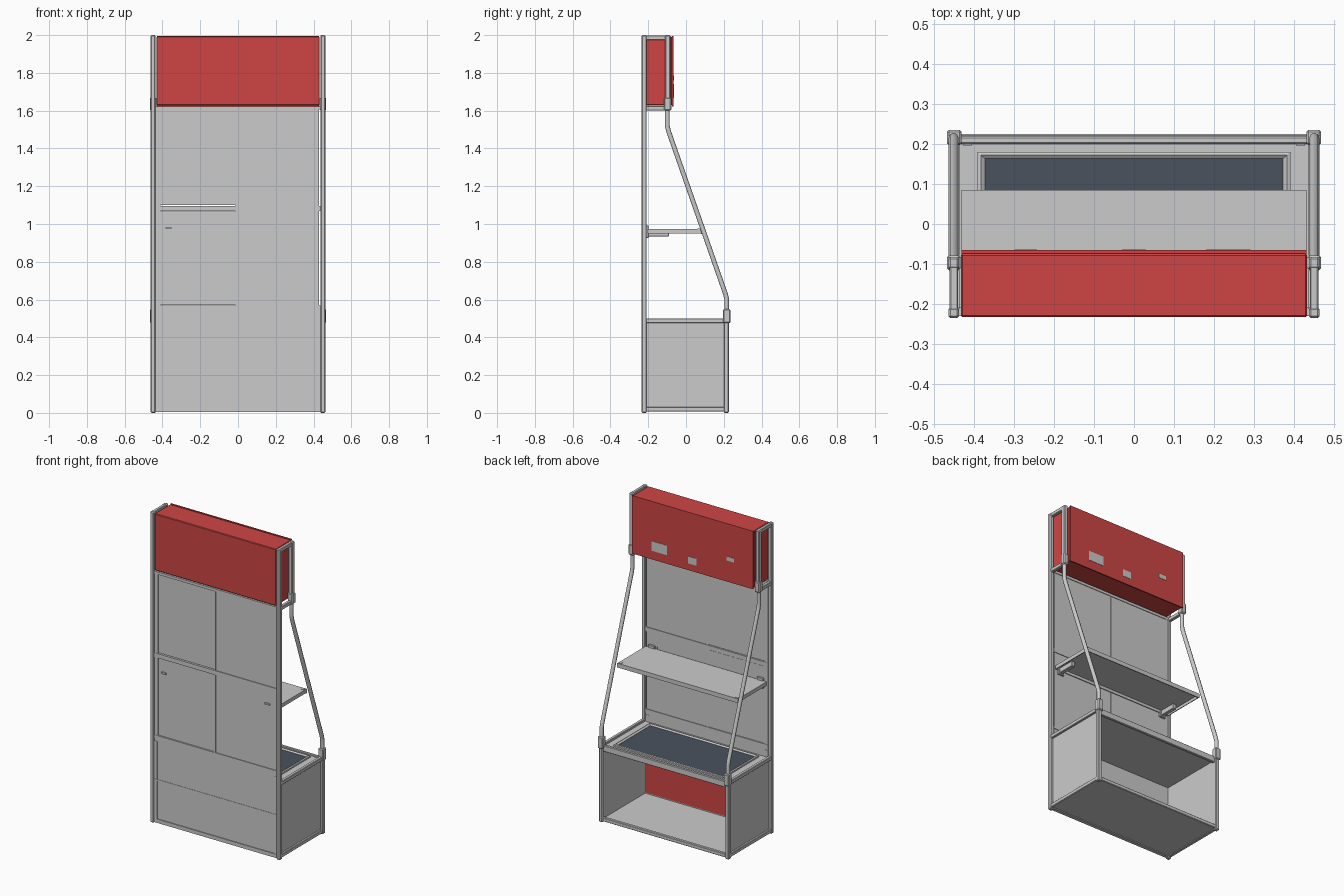
import bpy, bmesh
from mathutils import Vector

if "Cube" in bpy.data.objects:
    bpy.data.objects.remove(bpy.data.objects["Cube"])


def material(name, rgb):
    m = bpy.data.materials.new(name)
    m.diffuse_color = (*rgb, 1)
    m.use_nodes = True
    m.node_tree.nodes["Principled BSDF"].inputs["Base Color"].default_value = m.diffuse_color
    return m


RED = material("red_panel", (0.62, 0.06, 0.06))
SLATE = material("slate_mat", (0.07, 0.085, 0.11))


def finish(name, bm, mat=None):
    me = bpy.data.meshes.new(name)
    bmesh.ops.recalc_face_normals(bm, faces=bm.faces)
    bm.to_mesh(me)
    bm.free()
    ob = bpy.data.objects.new(name, me)
    bpy.context.collection.objects.link(ob)
    if mat:
        me.materials.append(mat)
    return ob


def box(name, x, y, z, mat=None, bevel=0.0):
    """Box from (min, max) ranges on each axis."""
    bm = bmesh.new()
    bmesh.ops.create_cube(bm, size=1)
    for v in bm.verts:
        v.co = Vector([(a + b) / 2 + c * (b - a) for (a, b), c in zip((x, y, z), v.co)])
    if bevel:
        bmesh.ops.bevel(bm, geom=bm.edges[:], offset=bevel, segments=1, affect='EDGES')
    return finish(name, bm, mat)


def pair(name, x, y, z, mat=None, bevel=0.0):
    """The same box on the right and left sides."""
    box(name + "_right", x, y, z, mat, bevel)
    box(name + "_left", (-x[1], -x[0]), y, z, mat, bevel)


def ring(name, outer, inner, z):
    """Rectangular picture-frame with an inward-sloping inner edge."""
    bm = bmesh.new()
    (ax, ay0, ay1), (bx, by0, by1) = outer, inner
    loops = []
    for hx, y0, y1, h in ((ax, ay0, ay1, z[0]), (ax, ay0, ay1, z[1]),
                          (ax - 0.008, ay0 + 0.008, ay1 - 0.008, z[1] + 0.003),
                          (bx, by0, by1, z[1] - 0.004), (bx, by0, by1, z[0])):
        loops.append([bm.verts.new(p) for p in
                      ((-hx, y0, h), (hx, y0, h), (hx, y1, h), (-hx, y1, h))])
    for a, b in zip(loops, loops[1:] + loops[:1]):
        for i in range(4):
            j = (i + 1) % 4
            bm.faces.new((a[i], a[j], b[j], b[i]))
    return finish(name, bm)


def tube(name, points, radius):
    cu = bpy.data.curves.new(name, 'CURVE')
    cu.dimensions = '3D'
    cu.bevel_depth = radius
    cu.bevel_resolution = 2
    cu.use_fill_caps = True
    sp = cu.splines.new('POLY')
    sp.points.add(len(points) - 1)
    for p, co in zip(sp.points, points):
        p.co = (*co, 1)
    ob = bpy.data.objects.new(name, cu)
    bpy.context.collection.objects.link(ob)


PX = (0.436, 0.463)   # side frame thickness

# Upright posts
pair("back_post", PX, (-0.235, -0.208), (0, 2), bevel=0.005)
pair("front_post", PX, (0.2, 0.227), (0, 0.5), bevel=0.005)
pair("header_post", PX, (-0.112, -0.082), (1.6, 2), bevel=0.005)

# Sleeves where the bent tubes plug in
pair("lower_sleeve", (0.43, 0.467), (0.197, 0.235), (0.475, 0.55), bevel=0.005)
pair("upper_sleeve", (0.432, 0.467), (-0.116, -0.078), (1.6, 1.67), bevel=0.006)

# Side bars joining the posts
for label, y1, z in (("top", -0.1, 1.987), ("header", -0.1, 1.612),
                     ("counter", 0.21, 0.487), ("base", 0.21, 0.02)):
    pair(label + "_side_bar", (0.439, 0.46), (-0.215, y1), (z - 0.012, z + 0.012), bevel=0.003)

# Bent sloping tubes
for side, s in (("right", 1), ("left", -1)):
    tube("sloping_tube_" + side, [(s * 0.45, y, z) for y, z in
         ((0.215, 0.52), (0.215, 0.605), (0.207, 0.635), (-0.092, 1.49),
          (-0.099, 1.52), (-0.099, 1.62))], 0.0125)

# Back wall panels
box("back_panel_upper_right", (0.0, 0.43), (-0.225, -0.212), (1.095, 1.605))
box("back_panel_upper_left", (-0.41, -0.012), (-0.223, -0.212), (1.1, 1.605))
box("back_panel_middle_right", (0.0, 0.43), (-0.225, -0.212), (0.56, 1.07))
box("back_panel_middle_left", (-0.41, -0.012), (-0.223, -0.212), (0.57, 1.065))
box("back_panel_low", (-0.436, 0.436), (-0.228, -0.212), (0.285, 0.55))
box("back_panel_base", (-0.415, 0.415), (-0.224, -0.212), (0.03, 0.28))
box("red_inner_panel", (-0.43, 0.43), (-0.21, -0.206), (0.03, 0.285), RED)

# Back wall rails and stiles
for label, z0, z1 in (("top", 1.605, 1.622), ("middle", 1.068, 1.096),
                      ("lower", 0.55, 0.568), ("base", 0.006, 0.03), ("shelf_joint", 0.276, 0.286)):
    box("back_rail_" + label, (-0.437, 0.437), (-0.23, -0.208), (z0, z1))
box("back_centre_stile", (-0.012, 0.0), (-0.228, -0.21), (0.56, 1.61))
box("back_left_stile", (-0.437, -0.41), (-0.228, -0.21), (0.56, 1.61))
pair("back_edge_stile", (0.415, 0.437), (-0.229, -0.21), (0.03, 0.53))

# Cupboard: side panels, floor, front rails
pair("cupboard_side", (0.437, 0.447), (-0.21, 0.205), (0.02, 0.48))
box("cupboard_floor", (-0.438, 0.438), (-0.215, 0.21), (0.012, 0.024))
box("front_base_rail", (-0.437, 0.437), (0.203, 0.224), (0.008, 0.032), bevel=0.003)
box("front_counter_rail", (-0.437, 0.437), (0.2, 0.218), (0.455, 0.495), bevel=0.003)

# Counter top with sloped surround and dark mat
box("counter_top", (-0.437, 0.437), (-0.21, 0.215), (0.47, 0.487))
ring("counter_surround", (0.39, -0.185, 0.18), (0.372, -0.168, 0.163), (0.486, 0.496))
box("counter_mat", (-0.373, 0.373), (-0.169, 0.164), (0.486, 0.491), SLATE)
pair("counter_bolt", (0.405, 0.425), (0.195, 0.213), (0.487, 0.492))

# Shelf: thin sheet with folded lips
box("shelf_top", (-0.43, 0.43), (-0.205, 0.085), (0.968, 0.974))
box("shelf_front_lip", (-0.43, 0.43), (0.079, 0.085), (0.947, 0.97))
box("shelf_back_lip", (-0.43, 0.43), (-0.205, -0.2), (0.95, 0.97))
pair("shelf_end_lip", (0.425, 0.43), (-0.204, 0.084), (0.95, 0.97))
pair("shelf_pad", (0.406, 0.424), (0.062, 0.08), (0.974, 0.977))

# Shelf brackets
pair("shelf_arm", (0.375, 0.4), (-0.208, -0.09), (0.934, 0.968), bevel=0.003)
pair("shelf_bracket_plate", (0.365, 0.41), (-0.212, -0.198), (0.925, 0.992), bevel=0.003)
pair("bracket_peg", (0.352, 0.385), (-0.232, -0.21), (0.975, 0.985))

# Red header box, softly rounded, with a front fascia
box("header_box", (-0.432, 0.432), (-0.232, -0.074), (1.628, 1.993), RED, bevel=0.004)
box("header_fascia", (-0.43, 0.43), (-0.074, -0.065), (1.623, 1.996), RED)

# Small plain plates on the fascia
for i, (x, z, w, h) in enumerate(((0.235, 1.71, 0.11, 0.062), (0.0, 1.69, 0.06, 0.045),
                                  (-0.27, 1.772, 0.055, 0.026))):
    box("fascia_plate_%d" % (i + 1), (x - w / 2, x + w / 2), (-0.066, -0.063),
        (z - h / 2, z + h / 2))
